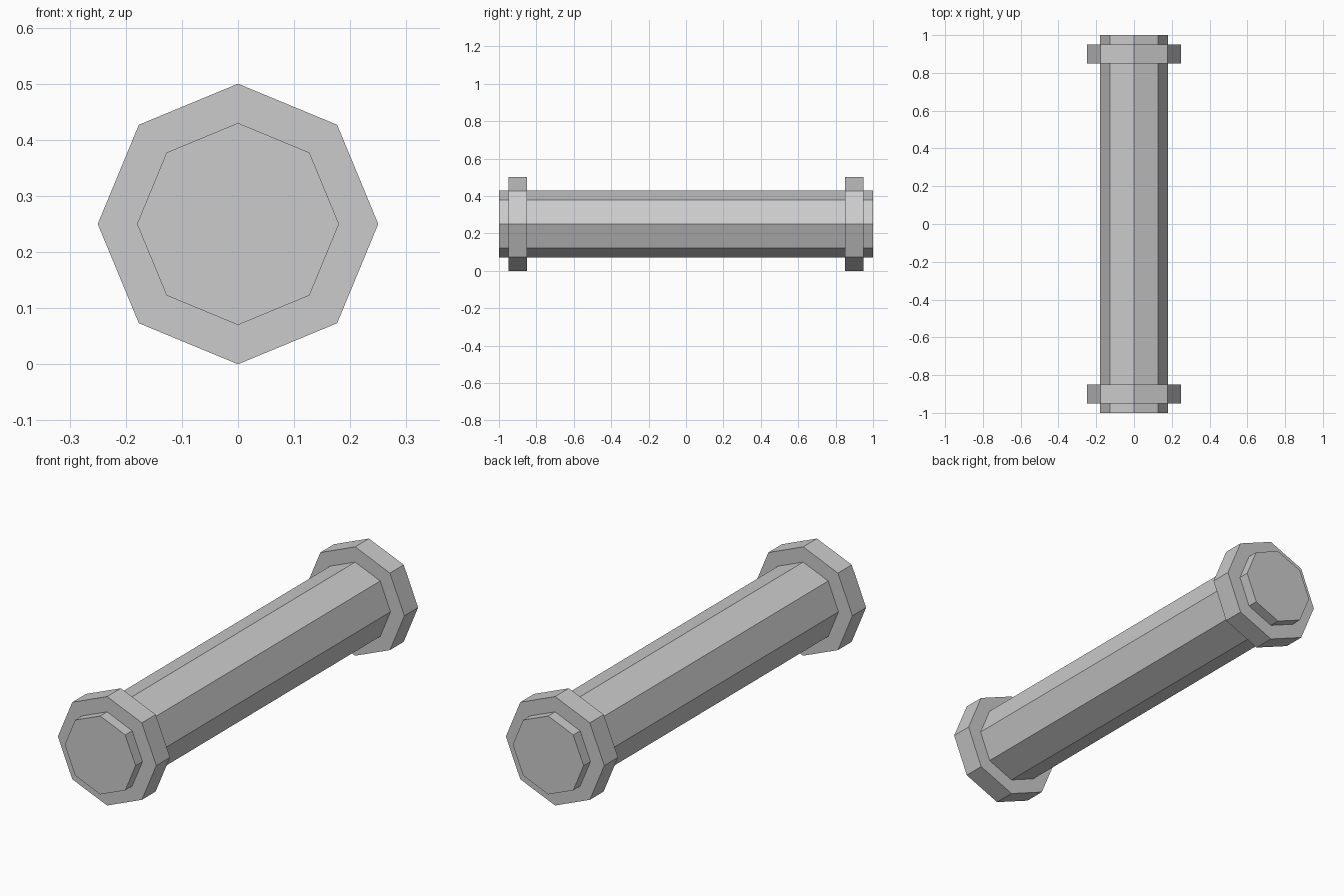
import bpy
import math

if "Cube" in bpy.data.objects:
    bpy.data.objects.remove(bpy.data.objects["Cube"])

grey = bpy.data.materials.new("plain grey")
grey.diffuse_color = (0.6, 0.6, 0.6, 1)
grey.use_nodes = True
grey.node_tree.nodes["Principled BSDF"].inputs["Base Color"].default_value = grey.diffuse_color


def octagonal_bar(name, radius, length, y):
    """Eight-sided bar lying along y, with corners at top and sides."""
    bpy.ops.mesh.primitive_cylinder_add(
        vertices=8, radius=radius, depth=length,
        location=(0, y, 0.25), rotation=(math.pi / 2, 0, 0))
    bar = bpy.context.object
    bar.name = name
    bar.data.materials.append(grey)
    bpy.ops.object.transform_apply(location=False, rotation=True, scale=False)


# Long shaft
octagonal_bar("shaft", 0.18, 2.0, 0)

# Wider collar near each end
for name, y in (("front_collar", -0.9), ("back_collar", 0.9)):
    octagonal_bar(name, 0.25, 0.1, y)
